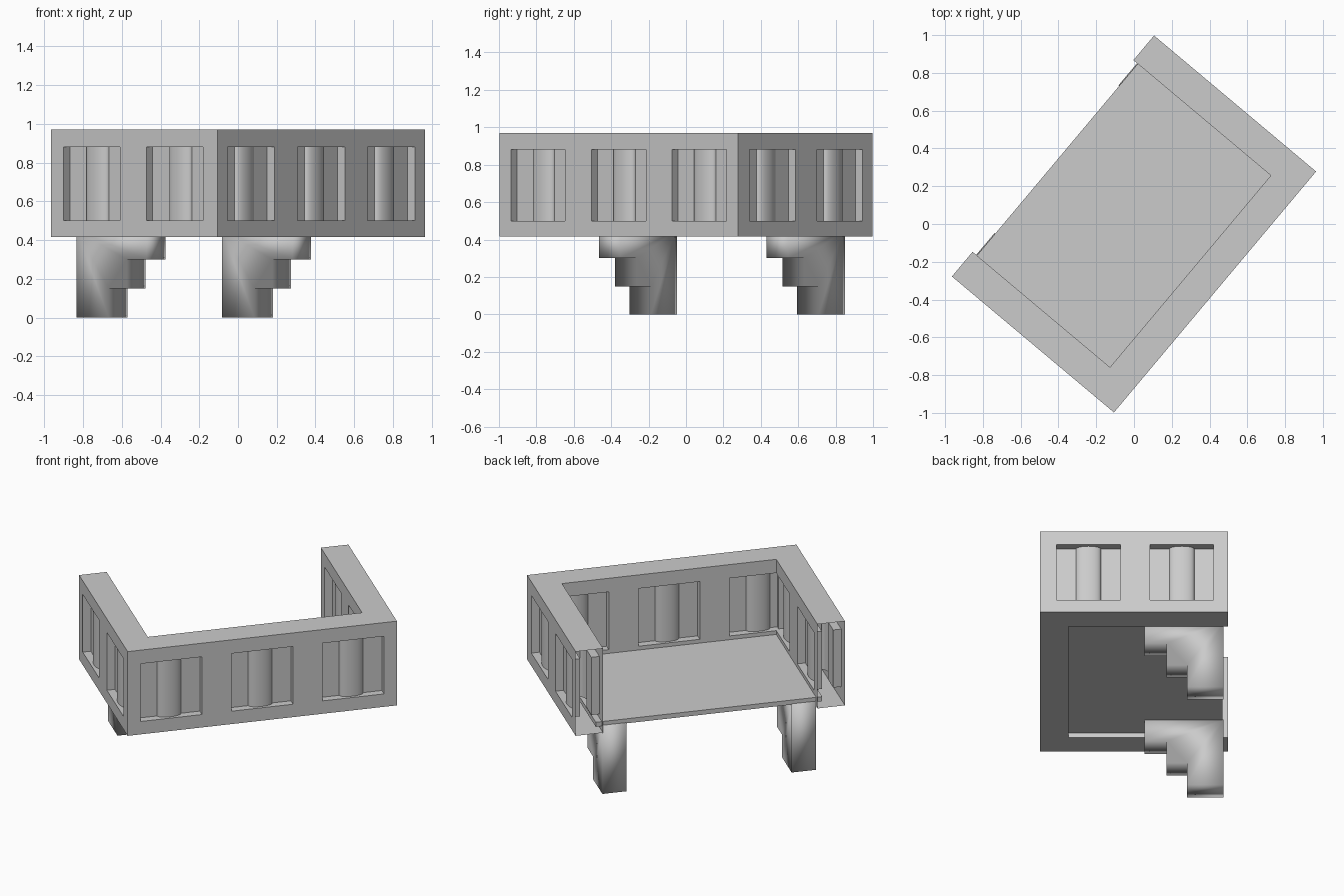
import bpy, bmesh, math
from mathutils import Matrix

if "Cube" in bpy.data.objects:
    bpy.data.objects.remove(bpy.data.objects["Cube"])

# Built in a local frame (long side along x, wall side at +y), then turned 50 degrees
TURN = Matrix.Rotation(math.radians(50), 4, 'Z')
HX, HY, T = 0.8325, 0.56, 0.17          # half length, half depth, parapet thickness
Z0, Z1 = 0.415, 0.97                    # parapet bottom and top
IX, IY = HX - T, -HY + T                # inner faces of the parapet
DEPTH, BUMP = 0.05, 0.032               # panel recess and column bulge


def prism(name, pts, z0, z1, hide=False):
    """Extrude a plan outline between two heights."""
    bm = bmesh.new()
    lo = bm.faces.new([bm.verts.new((x, y, z0)) for x, y in pts])
    ext = bmesh.ops.extrude_face_region(bm, geom=[lo])
    for v in ext['geom']:
        if isinstance(v, bmesh.types.BMVert):
            v.co.z = z1
    bmesh.ops.recalc_face_normals(bm, faces=bm.faces)
    me = bpy.data.meshes.new(name)
    bm.to_mesh(me)
    bm.free()
    ob = bpy.data.objects.new(name, me)
    bpy.context.collection.objects.link(ob)
    ob.hide_render = hide
    return ob


def pocket(c, lo, hi, place):
    """Recess outline with a rounded column left standing; d is depth into the wall."""
    pts = [(hi, -0.02), (hi, DEPTH)]
    for i in range(15):
        a = math.pi * i / 14
        pts.append((c + 0.074 * math.cos(a), DEPTH - BUMP * math.sin(a)))
    pts += [(lo, DEPTH), (lo, -0.02)]
    return prism("panel_cutter", [place(s, d) for s, d in pts], 0.5, 0.88, True)


# Parapet: U-shaped in plan
parapet = prism("parapet", [(-HX, HY), (-HX, -HY), (HX, -HY), (HX, HY),
                            (IX, HY), (IX, IY), (-IX, IY), (-IX, HY)], Z0, Z1)

# Recessed panels with columns, outside and inside
cutters = []
W = 0.19
for c in (-0.563, 0.0, 0.563):
    cutters.append(pocket(c, c - W, c + W, lambda s, d: (s, -HY + d)))
    lo, hi = max(c - W, -IX - 0.02), min(c + W, IX + 0.02)
    cutters.append(pocket(c, lo, hi, lambda s, d: (s, IY - d)))
for c in (-0.272, 0.286):
    for k in (-1, 1):
        cutters.append(pocket(c, c - W, c + W, lambda s, d: (k * (HX - d), s)))
        lo = max(c - W, IY - 0.02)
        cutters.append(pocket(c, lo, c + W, lambda s, d: (k * (IX + d), s)))
for cut in cutters:
    m = parapet.modifiers.new("panel", 'BOOLEAN')
    m.operation, m.solver, m.object = 'DIFFERENCE', 'EXACT', cut

dg = bpy.context.evaluated_depsgraph_get()
mesh = bpy.data.meshes.new_from_object(parapet.evaluated_get(dg))
parapet.modifiers.clear()
parapet.data = mesh
for cut in cutters:
    bpy.data.objects.remove(cut)

# Parapet ends are open against the wall
bm = bmesh.new()
bm.from_mesh(mesh)
ends = [f for f in bm.faces if all(v.co.y > HY - 0.001 for v in f.verts)]
bmesh.ops.delete(bm, geom=ends, context='FACES')
bm.to_mesh(mesh)
bm.free()

# Floor slab
floor = prism("floor", [(-0.70, IY - 0.03), (0.70, IY - 0.03), (0.70, 0.53), (-0.70, 0.53)],
              0.445, 0.475)

# Stepped brackets: side profile (y, z) extruded along x
steps = [(0.535, 0), (0.535, 0.45), (0.062, 0.45), (0.062, 0.3), (0.195, 0.3),
         (0.195, 0.15), (0.317, 0.15), (0.317, 0)]
STAND = Matrix(((0, 0, 1, 0), (1, 0, 0, 0), (0, 1, 0, 0), (0, 0, 0, 1)))
brackets = []
for name, x0, x1 in (("left_bracket", -0.66, -0.51), ("right_bracket", 0.51, 0.66)):
    b = prism(name, steps, x0, x1)
    b.data.transform(STAND)
    b.data.shade_smooth()
    brackets.append(b)

# Turn everything and shade the parapet columns
for ob in [parapet, floor] + brackets:
    ob.data.transform(TURN)
bpy.ops.object.select_all(action='DESELECT')
parapet.select_set(True)
bpy.context.view_layer.objects.active = parapet
bpy.ops.object.shade_smooth_by_angle(angle=math.radians(32))
